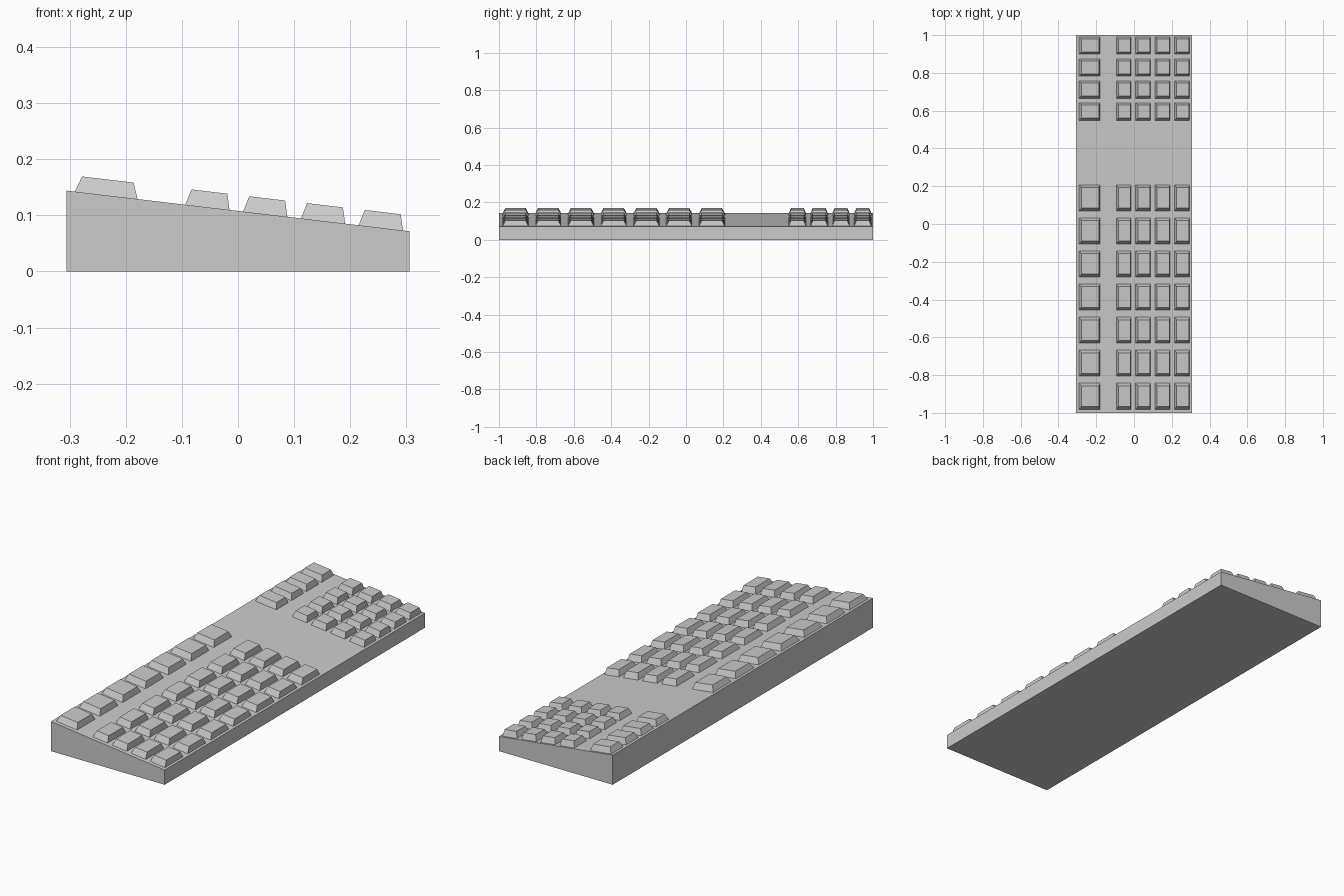
import bpy
import bmesh

if "Cube" in bpy.data.objects:
    bpy.data.objects.remove(bpy.data.objects["Cube"])

HALF_X, HALF_Y = 0.306, 1.0
Z_BACK, Z_FRONT = 0.144, 0.0715


def deck_z(x):
    t = (x + HALF_X) / (2 * HALF_X)
    return Z_BACK + (Z_FRONT - Z_BACK) * t


def block(name, bottom, top, y0, y1, inset=0.0):
    """Flat-faced block from two xz edges, spanning y0..y1, top inset in y."""
    bm = bmesh.new()
    rings = []
    for (a, b), d in ((bottom, 0.0), (top, inset)):
        pts = [(a[0], y0 + d, a[1]), (b[0], y0 + d, b[1]),
               (b[0], y1 - d, b[1]), (a[0], y1 - d, a[1])]
        rings.append([bm.verts.new(p) for p in pts])
    low, high = rings
    bm.faces.new(low[::-1])
    bm.faces.new(high)
    for i in range(4):
        j = (i + 1) % 4
        bm.faces.new((low[i], low[j], high[j], high[i]))
    mesh = bpy.data.meshes.new(name)
    bm.to_mesh(mesh)
    bm.free()
    obj = bpy.data.objects.new(name, mesh)
    bpy.context.collection.objects.link(obj)
    return obj


# Wedge-shaped case
block("case", ((-HALF_X, 0), (HALF_X, 0)),
      ((-HALF_X, Z_BACK), (HALF_X, Z_FRONT)), -HALF_Y, HALF_Y)

# Key columns across the slope: bottom x range and top x range
columns = [(-0.291, -0.179, -0.278, -0.186)]
columns += [(x, x + 0.079, x + 0.011, x + 0.075)
            for x in (-0.094, 0.009, 0.112, 0.215)]

# Key banks along y: name, first y, pitch, key length, top inset, count
banks = [("main_key", -0.981, 0.175, 0.139, 0.015, 7),
         ("pad_key", 0.549, 0.1165, 0.093, 0.012, 4)]

# Tapered keys, standing on the sloped deck
for name, start, pitch, length, inset, count in banks:
    for row in range(count):
        y = start + row * pitch
        for col, (b0, b1, t0, t1) in enumerate(columns):
            bottom = [(x, deck_z(x) - 0.0005) for x in (b0, b1)]
            top = [(x, deck_z(x) + 0.0285) for x in (t0, t1)]
            block(f"{name}_{row}_{col}", bottom, top, y, y + length, inset)
